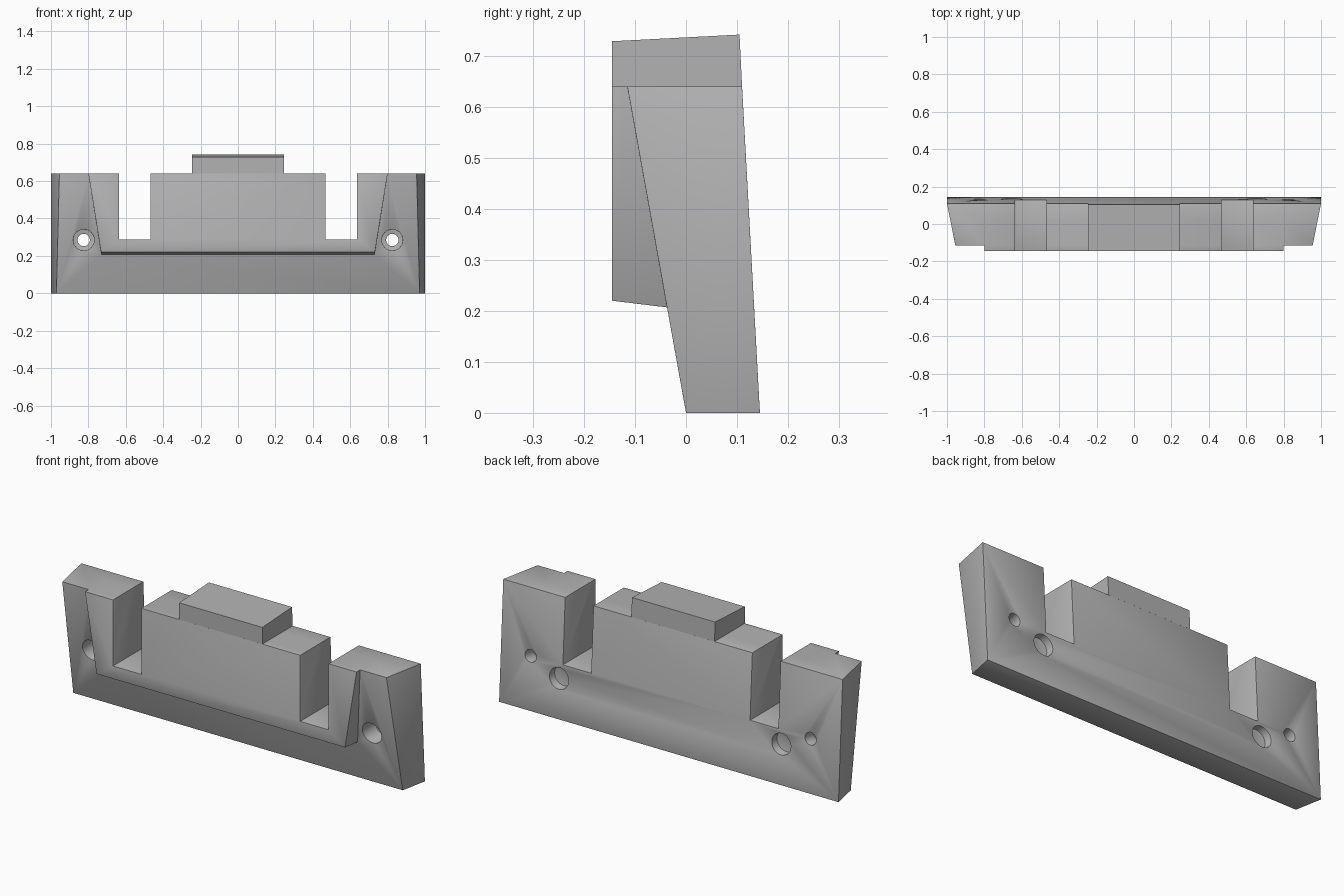
import bpy, bmesh
from math import radians
from mathutils import Matrix

default = bpy.data.objects.get("Cube")
if default:
    bpy.data.objects.remove(default, do_unlink=True)

grey = bpy.data.materials.new("plain grey")
grey.use_nodes = True
colour = (0.45, 0.45, 0.45, 1)
grey.diffuse_color = colour
grey.node_tree.nodes["Principled BSDF"].inputs["Base Color"].default_value = colour


def finish(name, bm):
    bmesh.ops.recalc_face_normals(bm, faces=bm.faces)
    mesh = bpy.data.meshes.new(name)
    bm.to_mesh(mesh)
    bm.free()
    mesh.materials.append(grey)
    ob = bpy.data.objects.new(name, mesh)
    bpy.context.collection.objects.link(ob)
    return ob


def prism(name, profile):
    """Side profile of (y, z, half width) mirrored across x."""
    bm = bmesh.new()
    left = [bm.verts.new((h, y, z)) for y, z, h in profile]
    right = [bm.verts.new((-h, y, z)) for y, z, h in profile]
    bm.faces.new(left)
    bm.faces.new(right[::-1])
    for i in range(len(profile)):
        j = (i + 1) % len(profile)
        bm.faces.new((left[i], right[i], right[j], left[j]))
    return finish(name, bm)


def box(name, x0, x1, y0, y1, z0, z1):
    bm = bmesh.new()
    bmesh.ops.create_cube(bm, size=1)
    bmesh.ops.scale(bm, verts=bm.verts, vec=(x1 - x0, y1 - y0, z1 - z0))
    bmesh.ops.translate(bm, verts=bm.verts,
                        vec=((x0 + x1) / 2, (y0 + y1) / 2, (z0 + z1) / 2))
    return finish(name, bm)


def drill(name, x, z, radius, y0, y1):
    bm = bmesh.new()
    place = Matrix.Translation((x, (y0 + y1) / 2, z)) @ Matrix.Rotation(radians(90), 4, "X")
    bmesh.ops.create_cone(bm, cap_ends=True, segments=40, radius1=radius,
                          radius2=radius, depth=y1 - y0, matrix=place)
    return finish(name, bm)


def combine(target, tool, operation):
    mod = target.modifiers.new("combine", "BOOLEAN")
    mod.operation = operation
    mod.solver = "EXACT"
    mod.object = tool
    apply(target, mod)
    bpy.data.objects.remove(tool, do_unlink=True)


def apply(ob, mod):
    bpy.ops.object.select_all(action="DESELECT")
    bpy.context.view_layer.objects.active = ob
    ob.select_set(True)
    bpy.ops.object.modifier_apply(modifier=mod.name)


# Leaning plate with tapered ends, and the raised front block
body = prism("plate_body", [(0, 0, 0.971), (0.145, 0, 1),
                            (0.11, 0.64, 1), (-0.115, 0.64, 0.955)])
block = prism("front_block", [(-0.145, 0.22, 0.732), (0.02, 0.2, 0.73),
                              (0.02, 0.64, 0.8), (-0.145, 0.64, 0.8)])
combine(body, block, "UNION")

# Notches, stepped screw holes and blind rear sockets on both sides
for s in (-1, 1):
    x0, x1 = sorted((s * 0.468, s * 0.635))
    combine(body, box("notch_cutter", x0, x1, -0.3, 0.3, 0.288, 0.9), "DIFFERENCE")
    combine(body, drill("screw_hole", s * 0.825, 0.285, 0.033, -0.3, 0.3), "DIFFERENCE")
    combine(body, drill("screw_head_recess", s * 0.825, 0.285, 0.056, -0.3, 0.06), "DIFFERENCE")
    combine(body, drill("rear_socket", s * 0.655, 0.212, 0.056, 0.09, 0.3), "DIFFERENCE")

# Softened edges
bevel = body.modifiers.new("soft edges", "BEVEL")
bevel.width = 0.005
bevel.segments = 2
bevel.limit_method = "ANGLE"
bevel.angle_limit = radians(35)
apply(body, bevel)
bpy.ops.object.shade_smooth_by_angle(angle=radians(30))

# Sharp-edged tab on top
prism("top_tab", [(-0.145, 0.64, 0.245), (0.11, 0.64, 0.245),
                  (0.105, 0.742, 0.245), (-0.145, 0.729, 0.245)])
